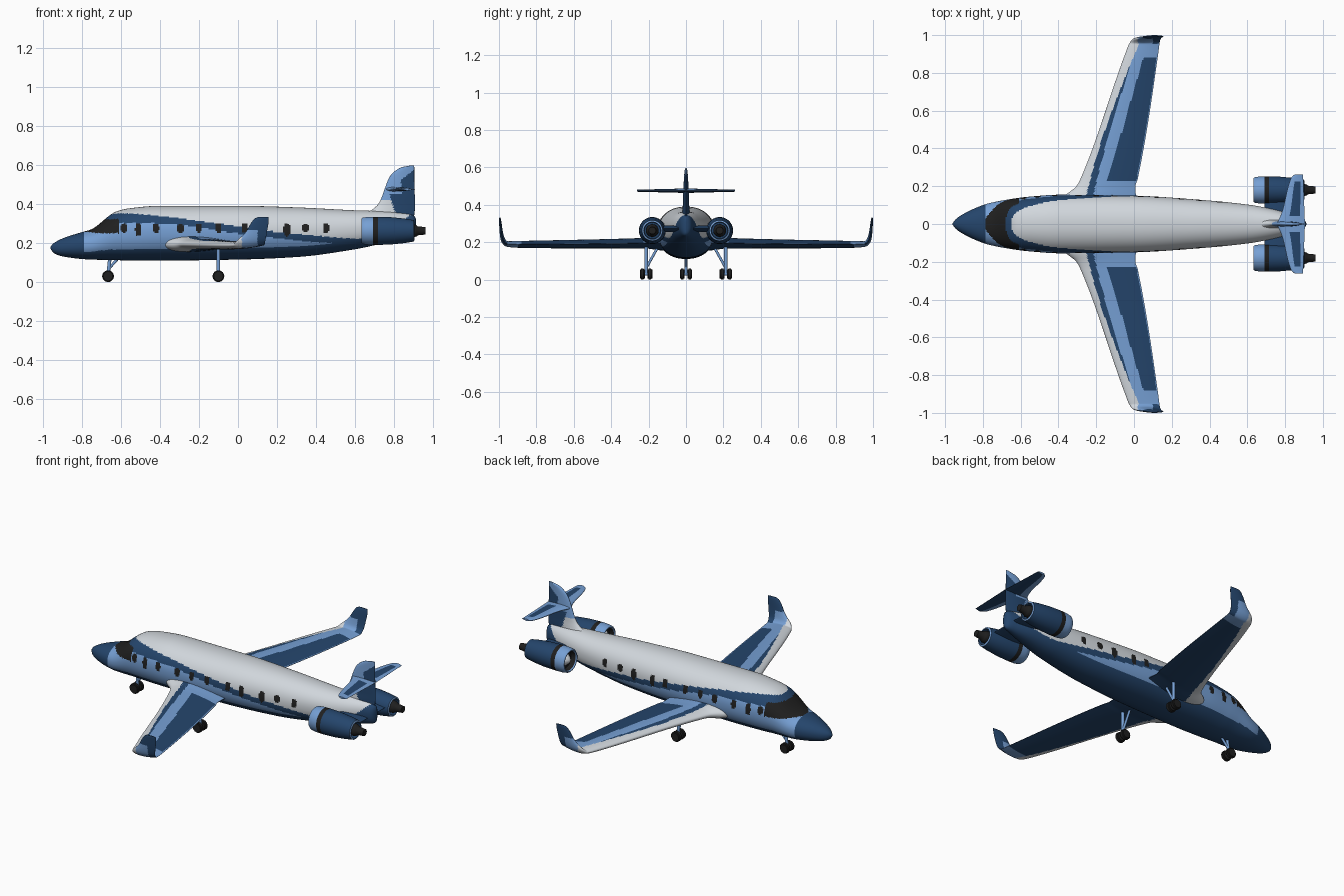
import bpy, bmesh, math
from mathutils import Vector, Matrix

if "Cube" in bpy.data.objects:
    bpy.data.objects.remove(bpy.data.objects["Cube"])

COLORS = {"white": (.64, .68, .72), "light_blue": (.18, .35, .66), "dark_blue": (.018, .06, .15),
          "black": (.014, .014, .014)}
MATS = []
for n, c in COLORS.items():
    m = bpy.data.materials.new(n)
    m.diffuse_color = (*c, 1)
    m.use_nodes = True
    m.node_tree.nodes["Principled BSDF"].inputs["Base Color"].default_value = m.diffuse_color
    MATS.append(m)
WHITE, LIGHT, DARK, BLACK = range(4)


def curve(pts, col=1):
    """Monotone cubic interpolation through rows, for one column."""
    xs, ys = [p[0] for p in pts], [p[col] for p in pts]
    d = [(ys[i + 1] - ys[i]) / (xs[i + 1] - xs[i]) for i in range(len(xs) - 1)]
    s = [d[0]] + [0 if a * b <= 0 else 2 * a * b / (a + b) for a, b in zip(d, d[1:])] + [d[-1]]

    def f(x):
        x = min(max(x, xs[0]), xs[-1])
        i = max(k for k in range(len(d)) if xs[k] <= x)
        h = xs[i + 1] - xs[i]
        t = (x - xs[i]) / h
        return (ys[i] * (1 + 2 * t) * (1 - t) ** 2 + s[i] * h * t * (1 - t) ** 2
                + ys[i + 1] * t * t * (3 - 2 * t) + s[i + 1] * h * t * t * (t - 1))
    return f


def finish(name, bm, rule, mirror=False, angle=40):
    bmesh.ops.remove_doubles(bm, verts=bm.verts, dist=1e-6)
    bmesh.ops.recalc_face_normals(bm, faces=bm.faces)
    bm.normal_update()
    for f in bm.faces:
        f.smooth = True
        f.material_index = rule(f.calc_center_median(), f.normal) if callable(rule) else rule
    me = bpy.data.meshes.new(name)
    bm.to_mesh(me)
    bm.free()
    for m in MATS:
        me.materials.append(m)
    me.set_sharp_from_angle(angle=math.radians(angle))
    ob = bpy.data.objects.new(name, me)
    bpy.context.collection.objects.link(ob)
    if mirror:
        mod = ob.modifiers.new("mirror", 'MIRROR')
        mod.use_axis = (False, True, False)
        mod.use_mirror_merge = False
    return ob


def loft(name, rings, rule, mirror=False, angle=40):
    bm = bmesh.new()
    vs = [[bm.verts.new(p) for p in r] for r in rings]
    n = len(vs[0])
    for a, b in zip(vs, vs[1:]):
        for i in range(n):
            bm.faces.new((a[i], a[(i + 1) % n], b[(i + 1) % n], b[i]))
    bm.faces.new(vs[0])
    bm.faces.new(vs[-1])
    return finish(name, bm, rule, mirror, angle)


def foil(n, xle, xte, t):
    """Teardrop section as (x, thickness offset)."""
    out = []
    for i in range(n):
        a = 2 * math.pi * i / n
        u = (1 + math.cos(a)) / 2
        h = t / 2 * (2.5 * math.sqrt(u) * (1 - u) + .04)
        out.append((xle + (xte - xle) * u, math.copysign(h, math.sin(a))))
    return out


def rod(name, p, q, r, mat, mirror=False, bevel=0):
    p, q = Vector(p), Vector(q)
    bm = bmesh.new()
    rot = (q - p).to_track_quat('Z', 'Y').to_matrix().to_4x4()
    bmesh.ops.create_cone(bm, cap_ends=True, segments=24, radius1=r, radius2=r, depth=(q - p).length,
                          matrix=Matrix.Translation((p + q) / 2) @ rot)
    if bevel:
        rim = [e for e in bm.edges if any(len(f.verts) > 4 for f in e.link_faces)]
        bmesh.ops.bevel(bm, geom=rim, offset=bevel, segments=3, affect='EDGES')
    return finish(name, bm, mat, mirror)


# fuselage: x, bottom, top, half width
BODY = [(-.96, .172, .18, .004), (-.945, .15, .197, .024), (-.9, .132, .222, .055), (-.8, .118, .255, .1),
        (-.755, .115, .268, .113), (-.62, .112, .362, .137), (-.55, .11, .378, .145), (-.4, .11, .39, .155),
        (0, .115, .39, .15), (.3, .128, .382, .132), (.6, .168, .367, .103), (.75, .2, .362, .075),
        (.85, .222, .352, .045), (.9, .235, .34, .025), (.912, .25, .32, .005)]
bot, top, wid = (curve(BODY, k) for k in (1, 2, 3))
stripe_top = curve([(-.66, .345), (-.6, .352), (-.4, .338), (-.2, .312), (0, .285), (.2, .256), (.4, .237),
                    (.62, .222), (.75, .25), (.9, .36)])
stripe_low = curve([(-.78, .262), (-.6, .302), (-.4, .3), (-.2, .28), (0, .248), (.2, .224), (.4, .204),
                    (.62, .195), (.9, .19)])
WINDOWS = [-.585, -.51, -.42, -.295, -.2, -.1, .035, .12, .25, .345, .45]


def body_paint(c, n):
    if c.x < -.785:
        return DARK
    for w in WINDOWS:
        tall = w in (-.51, .12, .25)
        h, zc = (.033, .267) if tall else (.023, .276)
        if abs((c.x - w) / .016) ** 3 + abs((c.z - zc) / h) ** 3 < 1:
            return BLACK
    if c.x < -.61 and .25 < c.z < .322 and c.z > .25 + .1 * max(0, -.71 - c.x):
        return BLACK
    if c.x > -.645 and c.z > stripe_top(c.x):
        return WHITE
    if c.z > stripe_low(c.x) or n.z < -.55 or c.x > .72:
        return DARK
    return LIGHT


rings = []
for i in range(271):
    x = -.96 + 1.872 * (i / 270) ** 1.1
    zc, hz, hy = (bot(x) + top(x)) / 2, (top(x) - bot(x)) / 2, wid(x)
    ring = []
    for k in range(120):
        a = 2 * math.pi * k / 120
        ca, sa = math.cos(a), math.sin(a)
        ring.append((x, hy * math.copysign(abs(ca) ** .92, ca), zc + hz * math.copysign(abs(sa) ** .92, sa)))
    rings.append(ring)
loft("fuselage", rings, body_paint, angle=60)

# wings with winglets: path, y, z, leading x, trailing x, thickness, cant in degrees
WING = [(0, .08, .195, -.42, .04, .085, 0), (.07, .15, .195, -.365, .01, .075, 0),
        (.12, .2, .195, -.305, .008, .06, 0), (.16, .24, .194, -.283, .02, .056, 0),
        (.82, .9, .188, -.047, .128, .036, 0), (.88, .955, .19, -.025, .135, .03, 12),
        (.92, .978, .212, -.005, .14, .024, 60), (.96, .987, .25, .035, .147, .018, 80),
        (1.04, .995, .325, .085, .157, .01, 85), (1.046, .996, .332, .1, .155, .004, 85)]
wf = [curve(WING, k) for k in range(1, 7)]
white_edge = curve([(.08, -.26), (.15, -.25), (.4, -.185), (.82, -.03), (.97, .035)])
panel_edge = curve([(.23, -.14), (.88, .05)])


def wing_paint(c, n):
    if c.y > .955:
        if c.z > .265 or c.x > .1:
            return DARK
        return WHITE if c.x < .02 and c.z < .24 else LIGHT
    d = c.x - white_edge(c.y)
    if d < 0:
        return WHITE
    if n.z < 0:
        return DARK if c.y < .9 else LIGHT
    if d < .036 * (1 - ((c.y - .15) / .7) ** 2):
        return DARK
    if .23 < c.y < .88 and panel_edge(c.y) < c.x < wf[3](c.y - .08) - .006:
        return DARK
    return LIGHT


rings = []
for i in range(171):
    y, z, a, b, t, cant = (f(1.046 * i / 170) for f in wf)
    cr = math.radians(cant)
    rings.append([(x, y - h * math.sin(cr), z + h * math.cos(cr)) for x, h in foil(100, a, b, t)])
loft("wings", rings, wing_paint, mirror=True)

# tail fin: z, leading x, trailing x, thickness
FIN = [(.32, .6, .9, .05), (.355, .65, .903, .045), (.37, .685, .905, .04), (.4, .718, .905, .034),
       (.436, .736, .905, .032), (.467, .747, .903, .03), (.54, .777, .902, .022), (.585, .83, .902, .014),
       (.597, .885, .9, .006)]
ff = [curve(FIN, k) for k in (1, 2, 3)]


def fin_paint(c, n):
    if c.z > .475:
        return DARK if c.x > .835 and c.z < .575 - (.9 - c.x) * .8 else LIGHT
    if c.x > .79 - (c.z - .4) * .3:
        return LIGHT if c.z > .45 and c.x < .84 else DARK
    return WHITE if c.z < .42 else LIGHT


rings = []
for i in range(81):
    z = .32 + .277 * i / 80
    rings.append([(x, h, z) for x, h in foil(60, *(f(z) for f in ff))])
loft("tail_fin", rings, fin_paint)

# tailplane
tle, tte = curve([(0, .755), (.06, .782), (.245, .832), (.262, .85)]), curve([(0, .905), (.262, .895)])


def tail_paint(c, n):
    u = (c.x - tle(c.y)) / (tte(c.y) - tle(c.y))
    return DARK if .04 < c.y < .225 and .38 < u < .8 or n.z < -.1 and u > .35 else LIGHT


rings = [[(x, y, .475 + h) for x, h in foil(48, tle(y), tte(y), .024 - .05 * y)]
         for y in [.262 * i / 50 for i in range(51)]]
loft("tailplane", rings, tail_paint, mirror=True)


# engines: lathed around a line along x
def lathe(name, prof, rule, y=.18, z=.262, n=40):
    rings = [[(x, y + r * math.cos(2 * math.pi * k / n), z + r * math.sin(2 * math.pi * k / n))
              for k in range(n)] for x, r in prof]
    return loft(name, rings, rule, mirror=True)


def nacelle_paint(c, n):
    r = math.hypot(c.y - .18, c.z - .262)
    if abs(n.x) < .5 and n.y * (c.y - .18) + n.z * (c.z - .262) < 0 or r < .03:
        return BLACK if c.x < .75 else DARK
    if c.x < .69 or c.x > .898:
        return LIGHT
    return BLACK if c.x < .716 else DARK


lathe("engine_nacelles", [(.665, .01), (.665, .05), (.638, .054), (.632, .058), (.632, .062), (.638, .067),
                          (.66, .071), (.69, .072), (.716, .072), (.78, .07), (.85, .063), (.899, .055),
                          (.903, .046), (.87, .043), (.87, .01)], nacelle_paint)
lathe("engine_exhausts", [(.865, .034), (.9, .034), (.915, .028), (.92, .023), (.96, .019), (.96, .005)], BLACK)
lathe("engine_spinners", [(.636, .002), (.64, .012), (.65, .023), (.664, .034), (.67, .034)], WHITE)

# engine pylons
loft("engine_pylons", [[(x, y, .272 + h) for x, h in foil(32, .69, .88, .035)] for y in (.04, .125)], DARK, mirror=True)

# landing gear
rod("nose_strut", (-.665, 0, .03), (-.655, 0, .13), .009, LIGHT)
rod("nose_brace", (-.66, 0, .07), (-.61, 0, .125), .007, LIGHT)
rod("nose_axle", (-.665, -.02, .03), (-.665, .02, .03), .008, LIGHT)
rod("nose_wheels", (-.665, .008, .03), (-.665, .032, .03), .03, BLACK, True, .006)
rod("main_struts", (-.1, .213, .03), (-.1, .213, .19), .009, LIGHT, True)
rod("main_braces", (-.1, .208, .07), (-.1, .155, .165), .007, LIGHT, True)
rod("main_axles", (-.1, .19, .03), (-.1, .235, .03), .008, LIGHT, True)
for side, y in (("inner", .18), ("outer", .22)):
    rod(side + "_main_wheels", (-.1, y, .03), (-.1, y + .026, .03), .03, BLACK, True, .006)
